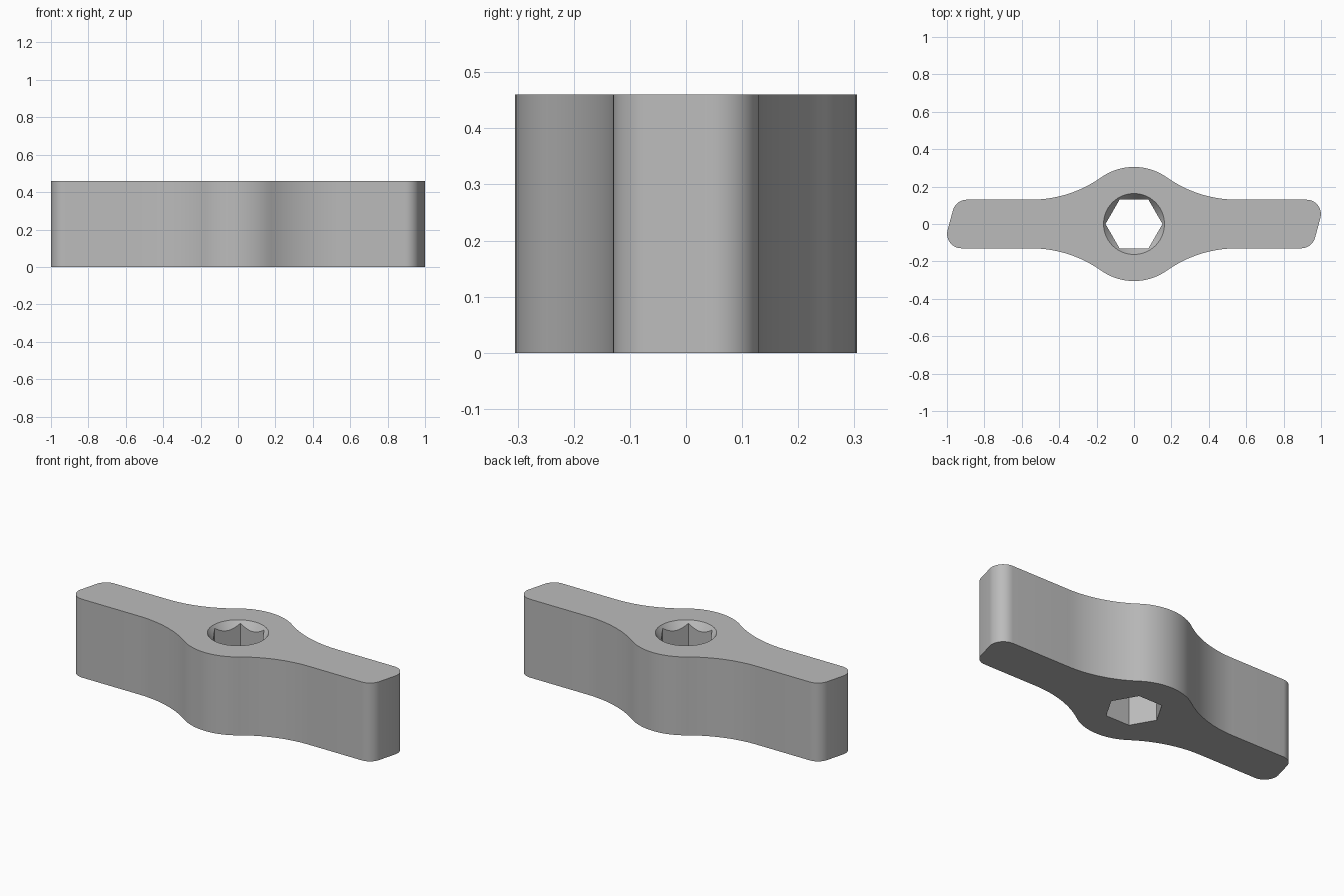
import bpy, bmesh
from math import sin, cos, pi, radians, hypot, atan2, sqrt
from mathutils import Vector

cube = bpy.data.objects.get("Cube")
if cube:
    bpy.data.objects.remove(cube)

HEIGHT = 0.46
ARM = 0.13          # half width of the arms
HUB = 0.305         # hub radius
BLEND_X = 0.55      # where the hub blend meets the straight arm
FLAT = 0.132        # hexagon centre to flat
RIM = 0.163         # countersink radius at the top face
SLOPE = 1.4         # countersink depth per unit of radius

grey = bpy.data.materials.new("plain grey")
grey.use_nodes = True
colour = (0.5, 0.5, 0.5, 1)
grey.diffuse_color = colour
grey.node_tree.nodes["Principled BSDF"].inputs["Base Color"].default_value = colour


def arc(cx, cy, r, a0, a1, n):
    return [Vector((cx + r * cos(a0 + (a1 - a0) * i / n),
                    cy + r * sin(a0 + (a1 - a0) * i / n))) for i in range(n + 1)]


def fillet(before, corner, after, r, n=10):
    """Round a counter-clockwise convex corner."""
    u, v = (before - corner).normalized(), (after - corner).normalized()
    half = u.angle(v) / 2
    c = corner + (u + v).normalized() * r / sin(half)
    start = atan2(-u.x, u.y) + pi
    start = atan2(u.x, -u.y)
    return arc(c.x, c.y, r, start, start + pi - 2 * half, n)


def new_object(name, bm):
    bmesh.ops.recalc_face_normals(bm, faces=bm.faces)
    mesh = bpy.data.meshes.new(name)
    bm.to_mesh(mesh)
    bm.free()
    mesh.materials.append(grey)
    ob = bpy.data.objects.new(name, mesh)
    bpy.context.collection.objects.link(ob)
    return ob


def cylinder(name, r1, r2, z0, z1, sides):
    bm = bmesh.new()
    rings = [[bm.verts.new((r * cos(2 * pi * i / sides), r * sin(2 * pi * i / sides), z))
              for i in range(sides)] for r, z in ((r1, z0), (r2, z1))]
    for ring in rings:
        bm.faces.new(ring)
    for i in range(sides):
        j = (i + 1) % sides
        bm.faces.new((rings[0][i], rings[0][j], rings[1][j], rings[1][i]))
    return new_object(name, bm)


# Half outline: slanted rounded arm tip, then blend and hub along the back
blend = (BLEND_X ** 2 + ARM ** 2 - HUB ** 2) / (2 * (HUB - ARM))
lean = radians(15)
low = Vector((0.953, -ARM))
high = Vector((0.953 + 2 * ARM * sin(lean) / cos(lean), ARM))
turn = atan2(ARM + blend, BLEND_X)
half = fillet(Vector((0, -ARM)), low, high, 0.077)
half += fillet(low, high, Vector((0, ARM)), 0.077)
half += arc(BLEND_X, ARM + blend, blend, -pi / 2, turn - pi, 16)
half += arc(0, 0, HUB, turn, pi - turn, 20)[1:]
half += arc(-BLEND_X, ARM + blend, blend, -turn, -pi / 2, 16)[1:]
outline = half + [-p for p in half]     # half turn gives the other arm

bm = bmesh.new()
base = bm.faces.new([bm.verts.new((p.x, p.y, 0)) for p in outline])
top = bmesh.ops.extrude_face_region(bm, geom=[base])["geom"]
bmesh.ops.translate(bm, vec=(0, 0, HEIGHT),
                    verts=[g for g in top if isinstance(g, bmesh.types.BMVert)])
handle = new_object("wing_handle", bm)

# Hexagonal through hole and conical countersink
corner = FLAT / cos(pi / 6)
over, depth = 0.05, 0.1
cutters = [cylinder("hex_cutter", corner, corner, -0.1, HEIGHT + 0.1, 6),
           cylinder("countersink_cutter", RIM - depth / SLOPE, RIM + over / SLOPE,
                    HEIGHT - depth, HEIGHT + over, 64)]
bpy.context.view_layer.objects.active = handle
for cutter in cutters:
    cutter.hide_render = True
    mod = handle.modifiers.new(cutter.name, 'BOOLEAN')
    mod.operation, mod.solver, mod.object = 'DIFFERENCE', 'EXACT', cutter
    bpy.ops.object.modifier_apply(modifier=mod.name)
    bpy.data.objects.remove(cutter)

# Smooth curved walls, crisp edges
bpy.ops.object.select_all(action='DESELECT')
handle.select_set(True)
bpy.ops.object.shade_smooth_by_angle(angle=radians(30))
